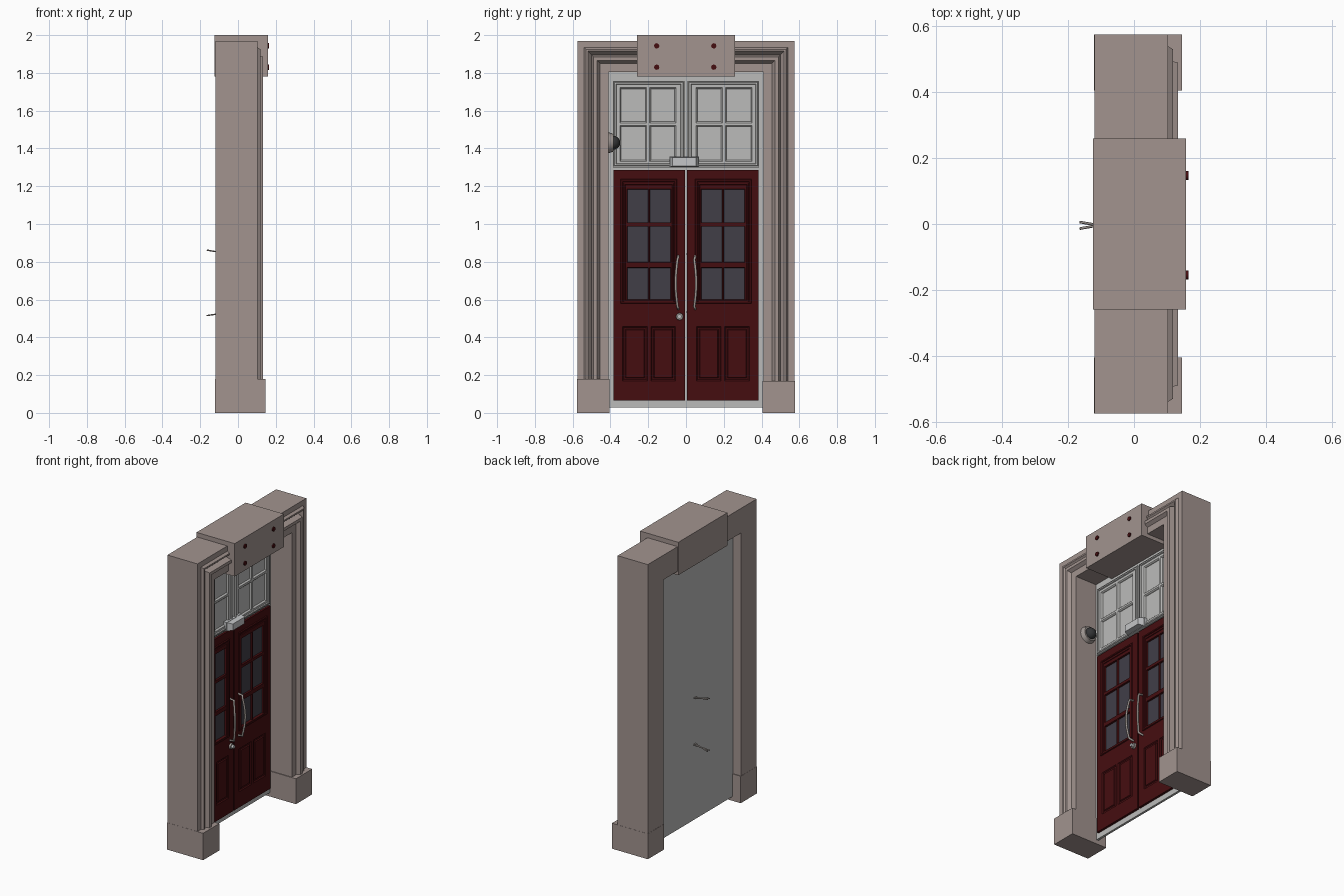
import bpy, bmesh, math
from mathutils import Vector, Matrix

if "Cube" in bpy.data.objects:
    bpy.data.objects.remove(bpy.data.objects["Cube"])


def material(name, rgb):
    m = bpy.data.materials.new(name)
    m.diffuse_color = (*rgb, 1)
    m.use_nodes = True
    m.node_tree.nodes["Principled BSDF"].inputs["Base Color"].default_value = m.diffuse_color
    return m


STONE = material("stone", (0.36, 0.295, 0.275))
WHITE = material("white_paint", (0.50, 0.50, 0.49))
RED = material("dark_red_paint", (0.06, 0.004, 0.005))
GLASS = material("dark_glass", (0.052, 0.049, 0.064))
METAL = material("worn_metal", (0.36, 0.32, 0.30))
GREY = material("light_grey", (0.55, 0.56, 0.57))
DOME = material("dome_black", (0.035, 0.036, 0.038))


def finish(bm, name, *mats, smooth=False, fix=True):
    if fix:
        bmesh.ops.recalc_face_normals(bm, faces=bm.faces)
    me = bpy.data.meshes.new(name)
    bm.to_mesh(me)
    bm.free()
    for m in mats:
        me.materials.append(m)
    ob = bpy.data.objects.new(name, me)
    bpy.context.collection.objects.link(ob)
    if smooth:
        bpy.ops.object.select_all(action='DESELECT')
        ob.select_set(True)
        bpy.context.view_layer.objects.active = ob
        bpy.ops.object.shade_smooth_by_angle(angle=math.radians(40))
    return ob


def box(name, x, y, z, mat, taper=1.0):
    bm = bmesh.new()
    bmesh.ops.create_cube(bm, size=1)
    for v in bm.verts:
        k = taper if v.co.x > 0 else 1
        v.co = Vector((sum(x) / 2 + v.co.x * (x[1] - x[0]),
                       sum(y) / 2 + v.co.y * k * (y[1] - y[0]),
                       sum(z) / 2 + v.co.z * k * (z[1] - z[0])))
    return finish(bm, name, mat)


def cylinder(name, center, r1, r2, depth, axis, mat, seg=12):
    bm = bmesh.new()
    rot = Vector((0, 0, 1)).rotation_difference(Vector(axis)).to_matrix().to_4x4()
    bmesh.ops.create_cone(bm, cap_ends=True, segments=seg, radius1=r1, radius2=r2,
                          depth=depth, matrix=Matrix.Translation(center) @ rot)
    return finish(bm, name, mat, smooth=True)


def tube(name, pts, r, mat):
    cu = bpy.data.curves.new(name, 'CURVE')
    cu.dimensions = '3D'
    cu.bevel_depth, cu.bevel_resolution, cu.use_fill_caps = r, 1, True
    sp = cu.splines.new('POLY')
    sp.points.add(len(pts) - 1)
    for p, c in zip(sp.points, pts):
        p.co = (*c, 1)
    cu.materials.append(mat)
    ob = bpy.data.objects.new(name, cu)
    bpy.context.collection.objects.link(ob)
    bpy.ops.object.select_all(action='DESELECT')
    ob.select_set(True)
    bpy.context.view_layer.objects.active = ob
    bpy.ops.object.convert(target='MESH')


def panelled(name, ys, zs, x_back, x_front, mats, steps, side):
    """Slab whose odd grid cells are inset; the last inset face takes the last material."""
    ys = sorted(y * side for y in ys)
    bm = bmesh.new()
    grid = [[bm.verts.new((x_front, y, z)) for z in zs] for y in ys]
    holes = []
    for i in range(len(ys) - 1):
        for j in range(len(zs) - 1):
            f = bm.faces.new((grid[i][j], grid[i + 1][j], grid[i + 1][j + 1], grid[i][j + 1]))
            if i % 2 and j % 2:
                holes.append(f)
    bm.normal_update()
    rim = [e for e in bm.edges if e.is_boundary]
    ext = bmesh.ops.extrude_edge_only(bm, edges=rim)["geom"]
    for v in ext:
        if isinstance(v, bmesh.types.BMVert):
            v.co.x = x_back
    bm.normal_update()
    for t, d in steps:
        bmesh.ops.inset_individual(bm, faces=holes, thickness=t, depth=d)
    for f in holes:
        f.material_index = len(mats) - 1
    return finish(bm, name, *mats)


def moulding(name, y, z, w, x_back, x_front, mat):
    """Raised rectangular frame."""
    bm = bmesh.new()
    rings = []
    for o, x in ((0, x_back), (0.2 * w, x_front), (0.8 * w, x_front), (w, x_back)):
        rings.append([bm.verts.new((x, a, b)) for a, b in (
            (y[0] + o, z[0] + o), (y[1] - o, z[0] + o), (y[1] - o, z[1] - o), (y[0] + o, z[1] - o))])
    for k in range(3):
        for i in range(4):
            j = (i + 1) % 4
            bm.faces.new((rings[k][i], rings[k][j], rings[k + 1][j], rings[k + 1][i]))
    return finish(bm, name, mat)


# Stone surround: moulded profile (distance from outer edge, x) swept with mitred corners
profile = [(0, -0.12), (0, 0.103), (0.035, 0.103), (0.045, 0.119), (0.055, 0.119), (0.075, 0.095),
           (0.085, 0.133), (0.105, 0.133), (0.12, 0.112), (0.165, 0.112), (0.165, -0.12)]
bm = bmesh.new()
rows = [[bm.verts.new((x, y, z)) for y, z in ((-0.575 + o, 0.02), (-0.575 + o, 1.97 - o),
                                              (0.575 - o, 1.97 - o), (0.575 - o, 0.02))]
        for o, x in profile]
for a, b in zip(rows, rows[1:] + rows[:1]):
    for k in range(3):
        bm.faces.new((a[k], a[k + 1], b[k + 1], b[k]))
for k in (0, 3):
    bm.faces.new([r[k] for r in rows])
finish(bm, "stone_surround", STONE)

# Plinths and head block with bolts
box("plinth_left", (-0.121, 0.145), (-0.576, -0.405), (0, 0.18), STONE)
box("plinth_right", (-0.121, 0.145), (0.405, 0.576), (0, 0.17), STONE)
box("head_block", (-0.125, 0.158), (-0.26, 0.26), (1.78, 2.0), STONE)
for y in (-0.155, 0.147):
    for z in (1.83, 1.943):
        cylinder("head_bolt", (0.16, y, z), 0.014, 0.014, 0.01, (1, 0, 0), RED)

# White backing frame
box("door_frame", (-0.06, -0.045), (-0.412, 0.412), (0.028, 1.808), WHITE)

for s in (-1, 1):
    tag = "left" if s < 0 else "right"

    def span(a, b):
        return tuple(sorted((a * s, b * s)))

    # Transom window
    panelled("transom_" + tag, (0.008, 0.053, 0.192, 0.208, 0.350, 0.387),
             (1.30, 1.332, 1.522, 1.535, 1.722, 1.758), -0.05, -0.034,
             (WHITE, GLASS), ((0.006, -0.004), (0.004, -0.008)), s)
    moulding("transom_trim_" + tag, span(0.014, 0.381), (1.306, 1.752), 0.014, -0.034, -0.028, WHITE)
    # Door leaf: glazed upper part and panelled lower part
    panelled("door_upper_" + tag, (0.005, 0.080, 0.193, 0.199, 0.312, 0.385),
             (0.53, 0.597, 0.770, 0.797, 0.988, 1.007, 1.185, 1.287), -0.05, -0.03,
             (RED, GLASS), ((0.003, -0.011),), s)
    panelled("door_lower_" + tag, (0.005, 0.056, 0.185, 0.205, 0.335, 0.385),
             (0.065, 0.17, 0.457, 0.53), -0.05, -0.03,
             (RED,), ((0.008, -0.006), (0.012, 0.0), (0.006, 0.006)), s)
    moulding("glazing_trim_outer_" + tag, span(0.048, 0.347), (0.578, 1.237), 0.014, -0.03, -0.024, RED)
    moulding("glazing_trim_inner_" + tag, span(0.064, 0.330), (0.588, 1.215), 0.009, -0.03, -0.026, RED)

    # Bowed pull handle
    y0 = -0.055 if s < 0 else 0.034
    pts = [(-0.035, y0 + 0.014, 0.55), (0.0, y0 + 0.014, 0.555)]
    for i in range(9):
        t = i / 8
        bow = math.sin(math.pi * t)
        pts.append((0.002 + 0.014 * bow, y0 + 0.010 - 0.010 * bow * -s, 0.562 + 0.25 * t))
    pts += [(0.0, y0 + 0.014, 0.825), (-0.035, y0 + 0.014, 0.83)]
    tube("pull_handle_" + tag, pts, 0.007, METAL)
    # Thin handle rods passing out of the back
    for z0, z1 in ((0.84, 0.862), (0.535, 0.515)):
        tube("back_rod_" + tag, [(-0.04, 0.012 * s - 0.004, z0), (-0.165, -0.01 * s - 0.004, z1)], 0.004, METAL)

# Lock
cylinder("lock_plate", (-0.025, -0.034, 0.51), 0.02, 0.018, 0.012, (1, 0, 0), METAL, 12)
cylinder("lock_barrel", (-0.012, -0.034, 0.51), 0.011, 0.011, 0.016, (1, 0, 0), GREY, 12)

# Door closer box
box("closer_back", (-0.05, -0.022), (-0.088, 0.07), (1.30, 1.358), GREY)
box("closer_cover", (-0.022, 0.012), (-0.085, 0.067), (1.302, 1.356), GREY, 0.82)

# Dome lamp on the left jamb
cylinder("dome_mount", (0.02, -0.397, 1.43), 0.056, 0.046, 0.028, (0, 1, 0), METAL, 20)
bm = bmesh.new()
bmesh.ops.create_uvsphere(bm, u_segments=20, v_segments=10, radius=0.037,
                          matrix=Matrix.Translation((0.02, -0.386, 1.43)))
finish(bm, "dome_cover", DOME, smooth=True)
